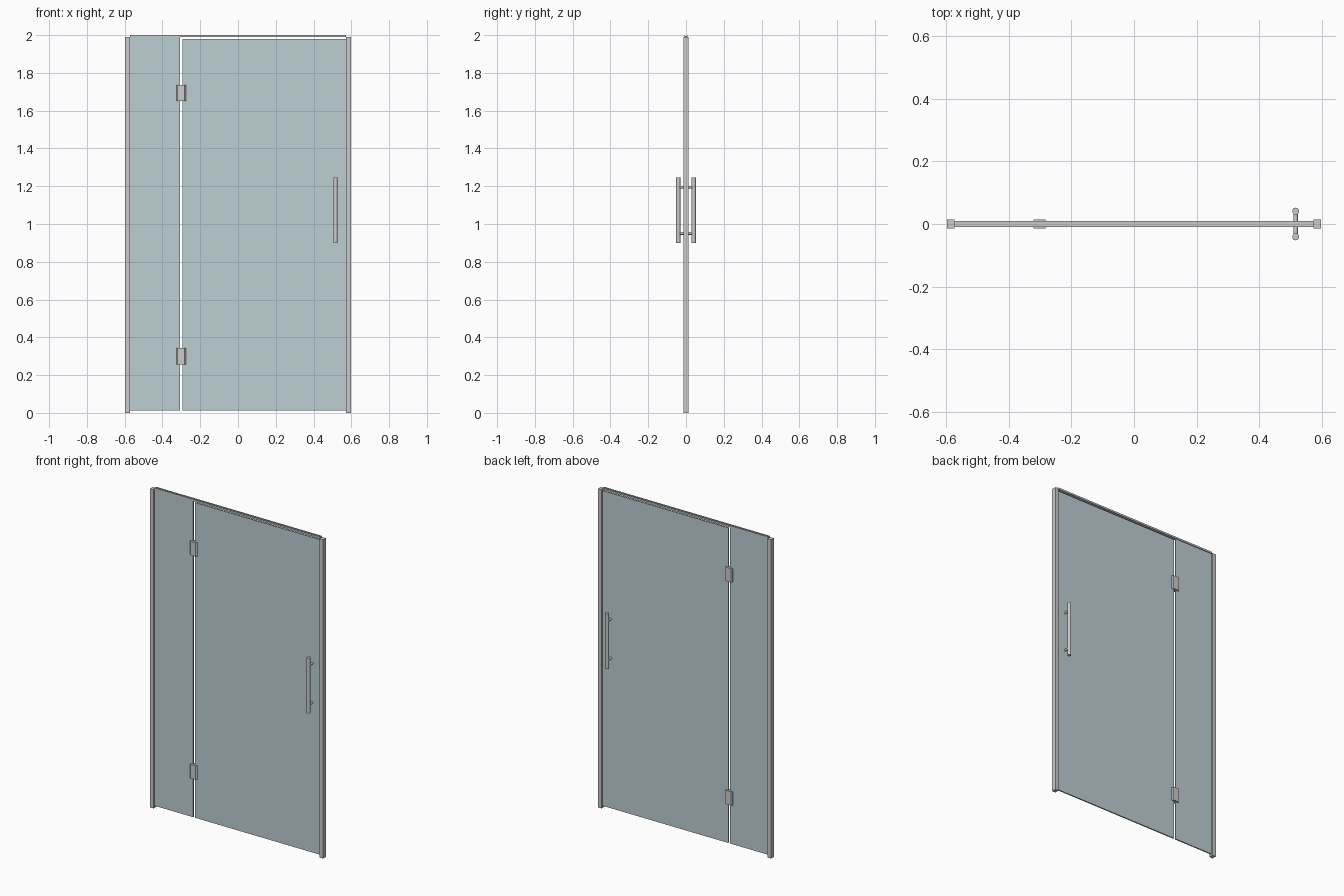
import bpy, bmesh
from mathutils import Vector

if "Cube" in bpy.data.objects:
    bpy.data.objects.remove(bpy.data.objects["Cube"])

glass = bpy.data.materials.new("pale_glass")
glass.diffuse_color = (0.50, 0.62, 0.65, 0.5)
glass.use_nodes = True
glass.node_tree.nodes["Principled BSDF"].inputs["Base Color"].default_value = glass.diffuse_color


def prism(name, outline, z0, z1, mat=None):
    """Extrude an XY outline from z0 to z1."""
    bm = bmesh.new()
    f = bm.faces.new([bm.verts.new((x, y, z0)) for x, y in outline])
    top = bmesh.ops.extrude_face_region(bm, geom=[f])["geom"]
    bmesh.ops.translate(bm, vec=(0, 0, z1 - z0),
                        verts=[v for v in top if isinstance(v, bmesh.types.BMVert)])
    bmesh.ops.recalc_face_normals(bm, faces=bm.faces)
    me = bpy.data.meshes.new(name)
    bm.to_mesh(me)
    bm.free()
    ob = bpy.data.objects.new(name, me)
    bpy.context.collection.objects.link(ob)
    if mat:
        me.materials.append(mat)
    return ob


def box(name, x0, x1, hy, z0, z1, mat=None):
    return prism(name, [(x0, -hy), (x1, -hy), (x1, hy), (x0, hy)], z0, z1, mat)


def rod(name, a, b, r, sides):
    a, b = Vector(a), Vector(b)
    d = b - a
    bpy.ops.mesh.primitive_cylinder_add(vertices=sides, radius=r, depth=d.length,
                                        location=(a + b) / 2,
                                        rotation=d.to_track_quat('Z', 'Y').to_euler())
    ob = bpy.context.object
    ob.name = name
    bpy.ops.object.shade_smooth_by_angle()
    return ob


# Wall posts
box("left_post", -0.597, -0.573, 0.014, 0, 1.99)
box("right_post", 0.573, 0.597, 0.014, 0, 1.99)

# Header rail: two side strips with a slim web between
for side, s in (("front", -1), ("back", 1)):
    y0, y1 = s * 0.004, s * 0.009
    prism("header_strip_" + side,
          [(-0.573, y0), (0.573, y0), (0.573, y1), (-0.573, y1)], 1.989, 2.0)
box("header_web", -0.573, 0.573, 0.004, 1.989, 1.996)

# Glass panels
box("fixed_panel", -0.575, -0.307, 0.004, 0.013, 1.989, glass)
box("door_panel", -0.295, 0.573, 0.004, 0.013, 1.98, glass)

# Hinges: blocks with chamfered vertical edges
hx, hy, c = 0.025, 0.014, 0.007
octagon = [(-hx, -hy + c), (-hx + c, -hy), (hx - c, -hy), (hx, -hy + c),
           (hx, hy - c), (hx - c, hy), (-hx + c, hy), (-hx, hy - c)]
for name, z in (("lower_hinge", 0.30), ("upper_hinge", 1.693)):
    prism(name, [(x - 0.301, y) for x, y in octagon], z - 0.043, z + 0.043)

# Pull handles on both faces, with standoffs through the door
X = 0.516
for side, s in (("front", -1), ("back", 1)):
    rod("handle_bar_" + side, (X, s * 0.041, 0.90), (X, s * 0.041, 1.245), 0.011, 24)
    for pos, z in (("lower", 0.95), ("upper", 1.195)):
        rod(f"handle_standoff_{side}_{pos}", (X, s * 0.004, z), (X, s * 0.036, z), 0.007, 16)
